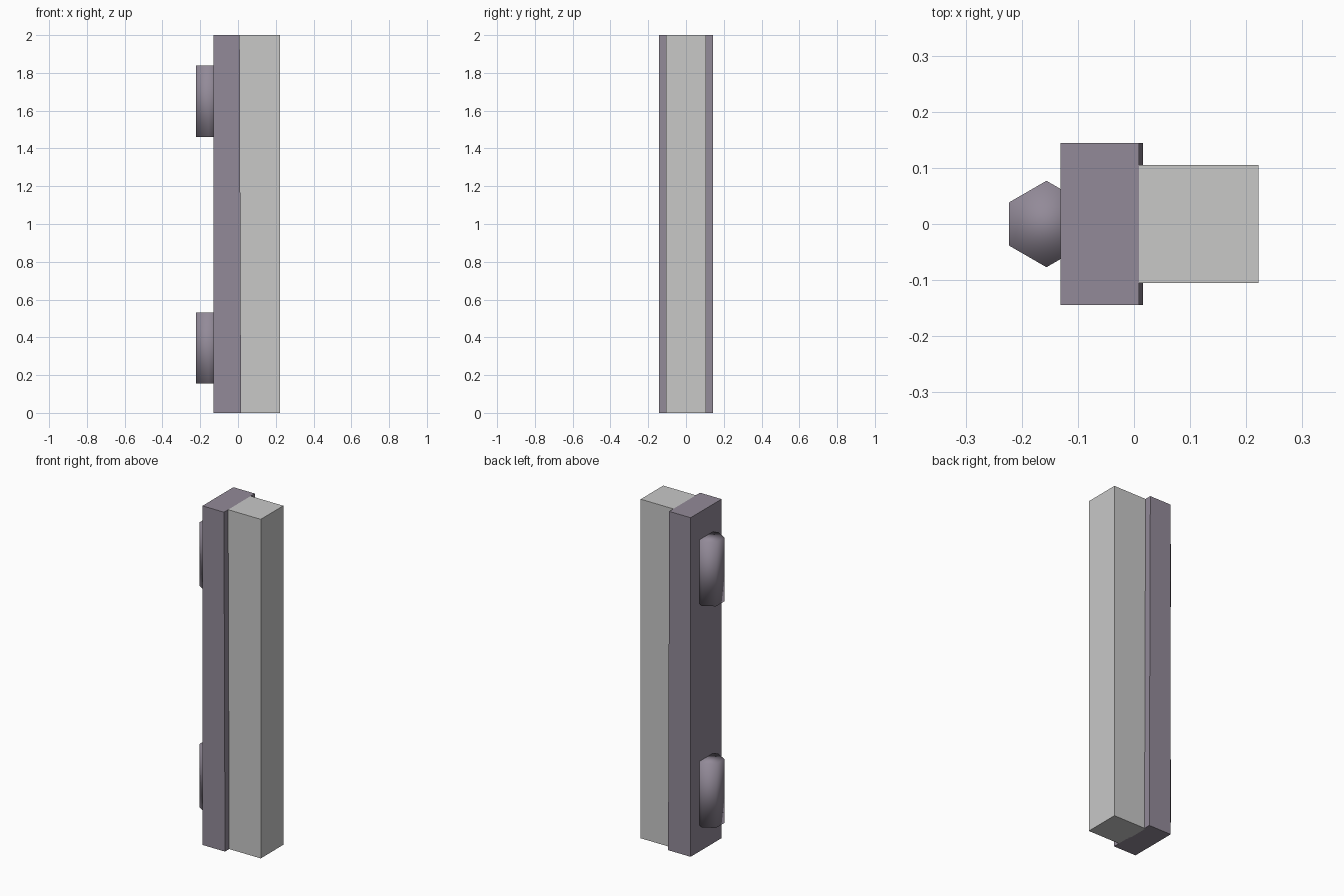
import bpy, bmesh, math
from mathutils import Matrix

if "Cube" in bpy.data.objects:
    bpy.data.objects.remove(bpy.data.objects["Cube"])


def material(name, rgb):
    m = bpy.data.materials.new(name)
    m.diffuse_color = (*rgb, 1.0)
    m.use_nodes = True
    m.node_tree.nodes["Principled BSDF"].inputs["Base Color"].default_value = m.diffuse_color
    return m


purple = material("dusty purple", (0.29, 0.255, 0.315))
grey = material("light grey", (0.58, 0.58, 0.575))


def finish(bm, name, mat, smooth=False):
    bmesh.ops.recalc_face_normals(bm, faces=bm.faces[:])
    for f in bm.faces:
        f.smooth = smooth
    mesh = bpy.data.meshes.new(name)
    bm.to_mesh(mesh)
    bm.free()
    mesh.materials.append(mat)
    obj = bpy.data.objects.new(name, mesh)
    bpy.context.collection.objects.link(obj)
    return obj


def box(name, lo, hi, mat):
    bm = bmesh.new()
    bmesh.ops.create_cube(bm, size=1.0)
    for v in bm.verts:
        v.co = [lo[i] if v.co[i] < 0 else hi[i] for i in range(3)]
    return finish(bm, name, mat)


# Wide backing plate, its inner face leaning very slightly
plate = box("backing_plate", (-0.131, -0.144, 0), (0.016, 0.144, 2), purple)
for v in plate.data.vertices:
    if v.co.x > 0 and v.co.z > 1:
        v.co.x = 0.009

# Narrower bar in front of the plate, meeting it without overlapping tops
box("main_bar", (0.009, -0.105, 0), (0.222, 0.105, 2), grey)

# Two smooth-shaded six-sided hinge barrels, half sunk into the plate
for name, z in (("lower_hinge", 0.343), ("upper_hinge", 1.65)):
    bm = bmesh.new()
    place = Matrix.Translation((-0.156, 0, z)) 
    bmesh.ops.create_cone(bm, cap_ends=True, segments=6, radius1=0.077,
                          radius2=0.077, depth=0.377, matrix=place)
    # Ensure the points of the hexagon face +y and -y
    if max(v.co.y for v in bm.verts) < 0.07:
        bmesh.ops.rotate(bm, verts=bm.verts[:], cent=(-0.156, 0, z),
                         matrix=Matrix.Rotation(math.radians(30), 3, 'Z'))
    finish(bm, name, purple, smooth=True)
